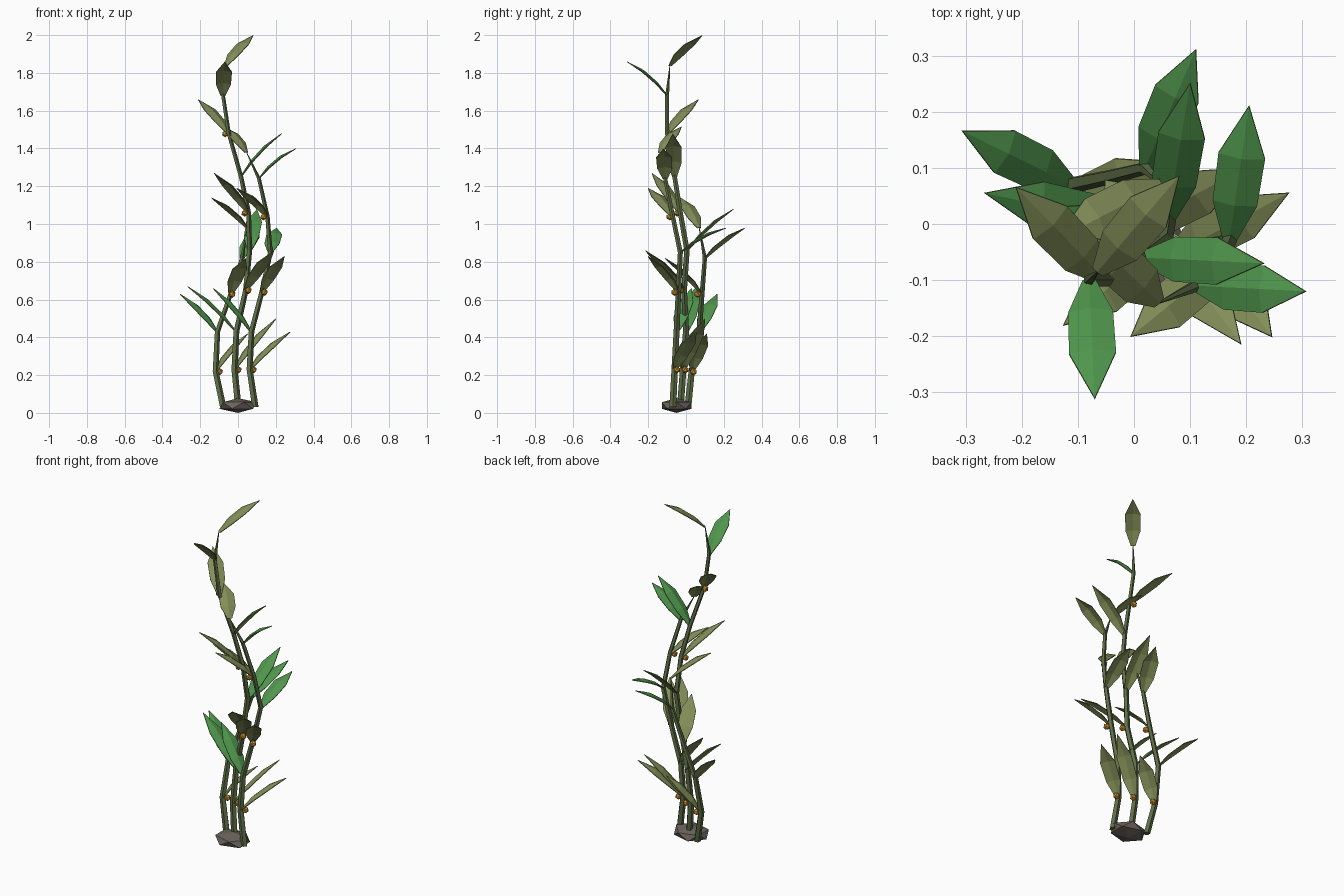
import bpy, bmesh, math
from mathutils import Vector

if "Cube" in bpy.data.objects:
    bpy.data.objects.remove(bpy.data.objects["Cube"])


def material(name, rgb):
    m = bpy.data.materials.new(name)
    m.diffuse_color = (*rgb, 1)
    m.use_nodes = True
    m.node_tree.nodes["Principled BSDF"].inputs["Base Color"].default_value = m.diffuse_color
    return m


GREEN = material("leaf green", (0.078, 0.30, 0.072))
OLIVE = material("leaf olive", (0.225, 0.27, 0.098))
STEM = material("stem green", (0.11, 0.155, 0.062))
ROCK = material("rock grey", (0.145, 0.125, 0.105))
AMBER = material("bulb amber", (0.66, 0.30, 0.03))


def finish(bm, name, mats):
    bmesh.ops.recalc_face_normals(bm, faces=bm.faces)
    me = bpy.data.meshes.new(name)
    bm.to_mesh(me)
    bm.free()
    for m in mats:
        me.materials.append(m)
    ob = bpy.data.objects.new(name, me)
    bpy.context.collection.objects.link(ob)
    return ob


def stem(name, pts, sides=5):
    # tapering tube that ends in a point
    bm = bmesh.new()
    rings = []
    n = len(pts) - 1
    for i, p in enumerate(pts):
        r = 0.019 - 0.009 * i / n if i < n else 0.002
        rings.append([bm.verts.new(Vector(p) + Vector((
            r * math.cos(math.tau * k / sides), r * math.sin(math.tau * k / sides), 0)))
            for k in range(sides)])
    for a, b in zip(rings, rings[1:]):
        for k in range(sides):
            j = (k + 1) % sides
            bm.faces.new((a[k], a[j], b[j], b[k]))
    bm.faces.new(rings[0])
    bm.faces.new(rings[-1])
    finish(bm, name, [STEM])


def leaf(name, base, tip, top_mat):
    # folded blade: ridged upper skin, thin olive underside
    base, tip = Vector(base), Vector(tip)
    along = tip - base
    side = along.cross(Vector((0, 0, 1))).normalized()
    up = side.cross(along).normalized()
    bm = bmesh.new()
    skins = []
    for drop in (0, 0.004):
        rows = []
        for t, half, bow in ((0, 0.012, 0), (0.3, 0.040, 0.011), (0.65, 0.042, 0.012)):
            c = base + along * t + up * (bow - drop)
            rows.append([bm.verts.new(c - side * half),
                         bm.verts.new(c + up * half * 0.25),
                         bm.verts.new(c + side * half)])
        end = bm.verts.new(tip - up * drop)
        skins.append((rows, end))
        for a, b in zip(rows, rows[1:]):
            for k in (0, 1):
                bm.faces.new((a[k], a[k + 1], b[k + 1], b[k])).material_index = drop > 0
        for k in (0, 1):
            bm.faces.new((rows[-1][k], rows[-1][k + 1], end)).material_index = drop > 0
    # close the rim between both skins
    outlines = [[r[0] for r in rows] + [end] + [r[2] for r in reversed(rows)] + [rows[0][1]]
                for rows, end in skins]
    u, l = outlines
    for k in range(len(u)):
        j = (k + 1) % len(u)
        bm.faces.new((u[k], u[j], l[j], l[k])).material_index = 1
    finish(bm, name, [top_mat, OLIVE])


def bulb(name, base, tip):
    d = Vector(tip) - Vector(base)
    d.z = 0
    bm = bmesh.new()
    bmesh.ops.create_icosphere(bm, subdivisions=1, radius=0.019)
    bmesh.ops.translate(bm, verts=bm.verts,
                        vec=Vector(base) + d.normalized() * 0.025 - Vector((0, 0, 0.002)))
    finish(bm, name, [AMBER])


# Each stem: its foot, then one leaf node per entry (node, leaf tip).
plants = {
    "left": ((-0.08, 0.01, 0.03), [
        ((-0.12, 0.03, 0.22), (0.05, 0.11, 0.42)),
        ((-0.11, 0.07, 0.43), (-0.305, 0.165, 0.63)),
        ((-0.04, 0.085, 0.63), (0.04, -0.11, 0.82)),
        ((0.02, 0.1, 0.82), (0.11, 0.31, 0.98)),
        ((0.05, 0.07, 0.98), (-0.14, -0.03, 1.14))]),
    "middle": ((0.0, -0.03, 0.03), [
        ((-0.02, -0.015, 0.23), (0.2, 0.1, 0.50)),
        ((-0.01, 0.0, 0.43), (-0.265, 0.055, 0.67)),
        ((0.04, -0.01, 0.65), (0.19, -0.213, 0.86)),
        ((0.06, 0.005, 0.86), (0.10, 0.25, 1.08)),
        ((0.055, -0.03, 1.06), (-0.125, -0.18, 1.27)),
        ((0.015, -0.06, 1.25), (0.23, -0.07, 1.48)),
        ((-0.05, -0.10, 1.48), (-0.21, 0.065, 1.66)),
        ((-0.08, -0.10, 1.68), (-0.07, -0.31, 1.86)),
        ((-0.065, -0.085, 1.84), (0.08, 0.085, 2.0))]),
    "right": ((0.09, -0.07, 0.03), [
        ((0.06, -0.06, 0.23), (0.275, 0.055, 0.43)),
        ((0.07, -0.05, 0.43), (-0.13, 0.03, 0.66)),
        ((0.125, -0.04, 0.64), (0.245, -0.2, 0.83)),
        ((0.17, -0.03, 0.85), (0.205, 0.21, 0.98)),
        ((0.155, -0.07, 1.04), (-0.005, -0.2, 1.19)),
        ((0.11, -0.11, 1.24), (0.305, -0.12, 1.40)),
        ((0.045, -0.14, 1.38), (-0.075, -0.025, 1.515))]),
}
for label, (foot, nodes) in plants.items():
    stem(f"{label}_stem", [foot] + [n for n, _ in nodes])
    for i, (node, tip) in enumerate(nodes):
        olive = i % 2 == 0
        leaf(f"{label}_leaf_{i + 1}", node, tip, OLIVE if olive else GREEN)
        if olive and i < len(nodes) - 1:
            bulb(f"{label}_bulb_{i + 1}", node, tip)

# Faceted anchor rock
bm = bmesh.new()
bmesh.ops.create_icosphere(bm, subdivisions=1, radius=1)
for v in bm.verts:
    v.co = (v.co.x * 0.11, v.co.y * 0.092 - 0.05, v.co.z * 0.039 + 0.039)
finish(bm, "anchor_rock", [ROCK])
